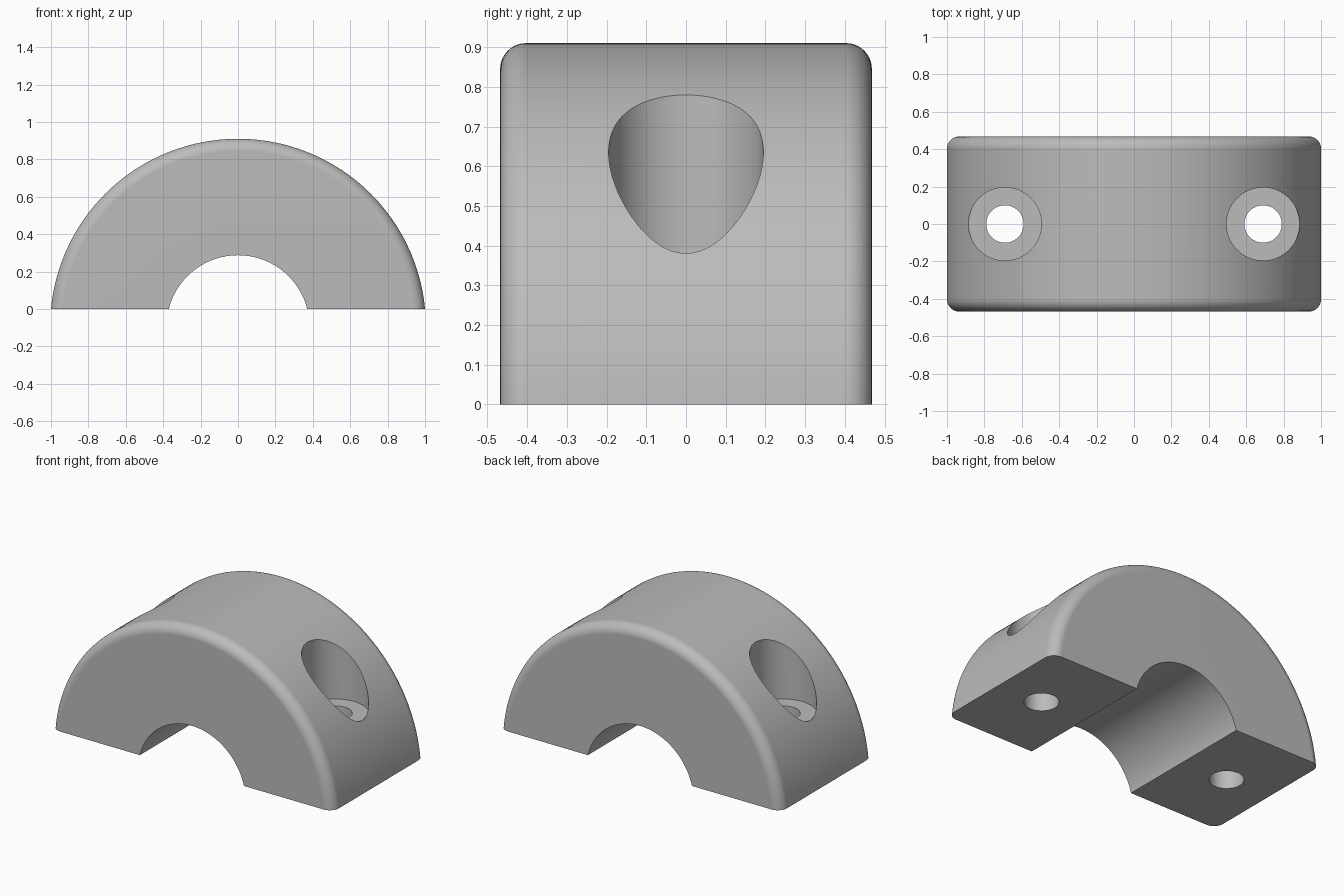
import bpy, bmesh
from math import sin, cos, pi, radians
from mathutils import Vector, Matrix

AXIS_Z = -0.0945          # ring axis lies just below the base plane
R_OUT, R_IN = 1.0045, 0.382
HALF_W, FILLET = 0.468, 0.065
HOLE_X, HOLE_R, BORE_R, BORE_Z = 0.69, 0.1, 0.195, 0.375

cube = bpy.data.objects.get("Cube")
if cube:
    bpy.data.objects.remove(cube, do_unlink=True)

grey = bpy.data.materials.new("light_grey")
grey.use_nodes = True
colour = (0.5, 0.5, 0.5, 1)
grey.diffuse_color = colour
grey.node_tree.nodes["Principled BSDF"].inputs["Base Color"].default_value = colour


def lathe(points, axis, centre, steps):
    """Spin a closed outline a full turn about an axis."""
    bm = bmesh.new()
    verts = [bm.verts.new(p) for p in points]
    edges = [bm.edges.new((a, b)) for a, b in zip(verts, verts[1:] + verts[:1])]
    bmesh.ops.spin(bm, geom=verts + edges, cent=centre, axis=axis,
                   angle=2 * pi, steps=steps, use_merge=True)
    bmesh.ops.remove_doubles(bm, verts=bm.verts, dist=1e-5)
    bmesh.ops.recalc_face_normals(bm, faces=bm.faces)
    return bm


def make_object(name, bm):
    mesh = bpy.data.meshes.new(name)
    bm.to_mesh(mesh)
    bm.free()
    mesh.materials.append(grey)
    obj = bpy.data.objects.new(name, mesh)
    bpy.context.collection.objects.link(obj)
    return obj


# Ring section: square at the bore, rounded on both outer rims
outline = [Vector((0, -HALF_W, AXIS_Z + R_IN))]
for side, start in ((-1, 0), (1, 1)):
    for i in range(11):
        a = pi / 2 * (i / 10 if start == 0 else 1 - i / 10)
        outline.append(Vector((0, side * (HALF_W - FILLET + FILLET * cos(a)),
                               AXIS_Z + R_OUT - FILLET + FILLET * sin(a))))
outline.append(Vector((0, HALF_W, AXIS_Z + R_IN)))
bm = lathe(outline, (0, 1, 0), (0, 0, AXIS_Z), 192)

# Keep the part above the base plane and close the two feet
bmesh.ops.bisect_plane(bm, geom=bm.verts[:] + bm.edges[:] + bm.faces[:],
                       plane_co=(0, 0, 0), plane_no=(0, 0, 1), clear_inner=True)
bmesh.ops.holes_fill(bm, edges=[e for e in bm.edges if e.is_boundary], sides=0)
bmesh.ops.recalc_face_normals(bm, faces=bm.faces)
clamp = make_object("clamp_half", bm)

# Stepped screw holes, one in each foot
bpy.context.view_layer.objects.active = clamp
clamp.select_set(True)
for name, x in (("left_hole_cutter", HOLE_X), ("right_hole_cutter", -HOLE_X)):
    step = [(0, 0, -0.2), (HOLE_R, 0, -0.2), (HOLE_R, 0, BORE_Z),
            (BORE_R, 0, BORE_Z), (BORE_R, 0, 1.2), (0, 0, 1.2)]
    bm = lathe(step, (0, 0, 1), (0, 0, 0), 64)
    # the outline's edge on the axis leaves a loose wire; drop it
    bmesh.ops.delete(bm, geom=[e for e in bm.edges if not e.link_faces], context='EDGES')
    bad = [f for f in bm.faces if f.calc_area() < 1e-9]
    if bad:
        bmesh.ops.delete(bm, geom=bad, context='FACES')
    bmesh.ops.transform(bm, matrix=Matrix.Translation((x, 0, 0)), verts=bm.verts)
    bmesh.ops.recalc_face_normals(bm, faces=bm.faces)
    cutter = make_object(name, bm)
    cutter.hide_render = True
    cut = clamp.modifiers.new(name, 'BOOLEAN')
    cut.operation, cut.solver, cut.object = 'DIFFERENCE', 'EXACT', cutter
    bpy.ops.object.modifier_apply(modifier=cut.name)
    bpy.data.objects.remove(cutter, do_unlink=True)

# Smooth curves, crisp edges, flat faces kept flat
bpy.ops.object.shade_smooth_by_angle(angle=radians(30))
flat = clamp.modifiers.new("flat_faces", 'WEIGHTED_NORMAL')
flat.keep_sharp = True
